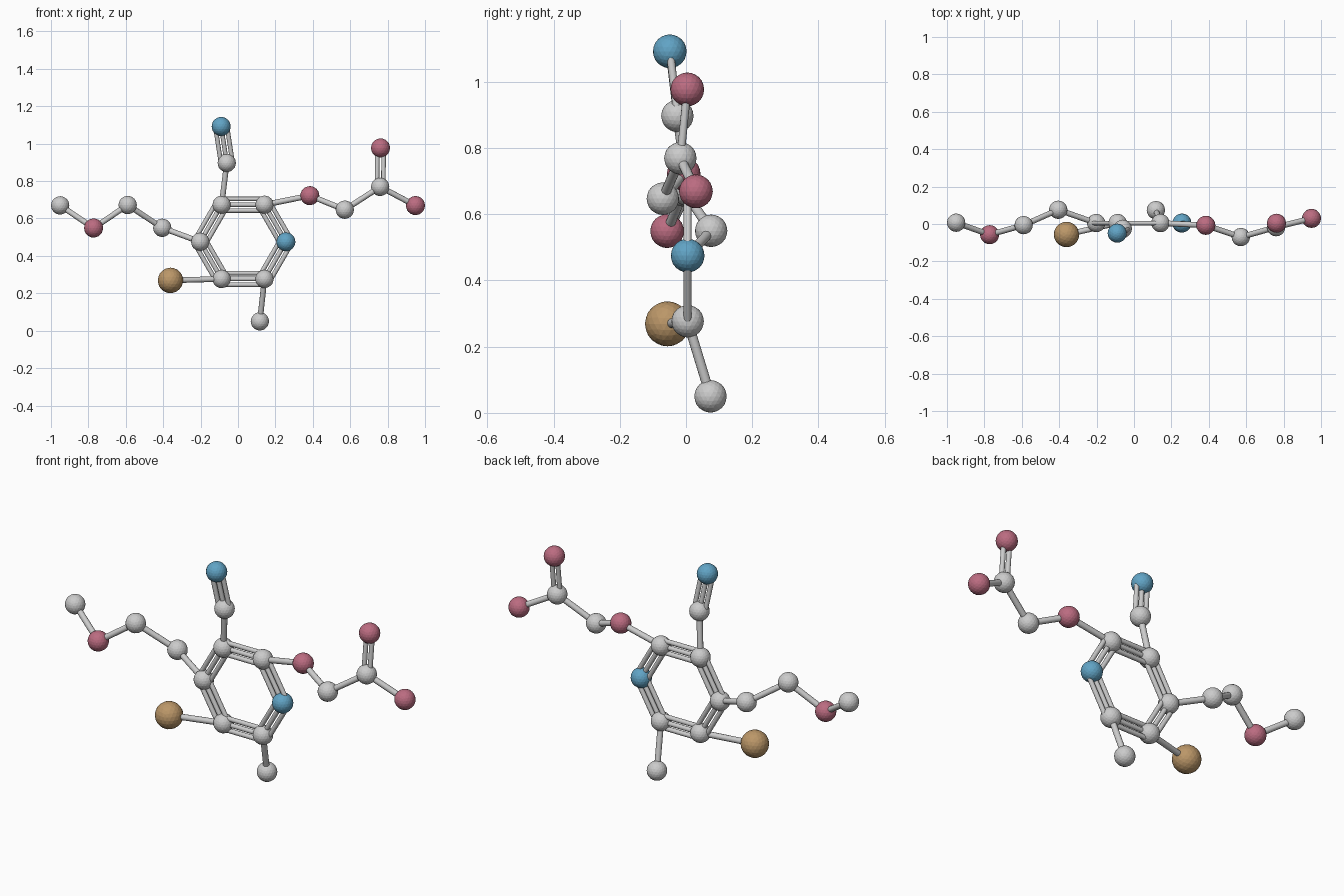
import bpy, math
from mathutils import Vector

if "Cube" in bpy.data.objects:
    bpy.data.objects.remove(bpy.data.objects["Cube"])

# Atom styles: radius and colour
STYLES = {
    "carbon": (0.049, None),
    "oxygen": (0.051, (0.50, 0.15, 0.22, 1)),
    "nitrogen": (0.051, (0.12, 0.37, 0.56, 1)),
    "bromine": (0.068, (0.50, 0.31, 0.14, 1)),
}
materials = {}
for kind, (_, colour) in STYLES.items():
    if colour:
        materials[kind] = bpy.data.materials.new(kind + "_colour")
        materials[kind].diffuse_color = colour


def atom(name, kind, pos):
    bpy.ops.mesh.primitive_ico_sphere_add(
        subdivisions=3, radius=STYLES[kind][0], location=pos)
    ob = bpy.context.object
    ob.name = name
    if kind in materials:
        ob.data.materials.append(materials[kind])


def rod(name, a, b, radius):
    d = b - a
    bpy.ops.mesh.primitive_cylinder_add(
        vertices=12, radius=radius, depth=d.length, location=(a + b) / 2)
    ob = bpy.context.object
    ob.name = name
    ob.rotation_euler = d.to_track_quat('Z', 'Y').to_euler()
    bpy.ops.object.shade_smooth_by_angle(angle=math.radians(40))


# Rod offsets and radius for each bond order
LAYOUT = {1: ((0,), 0.015), 2: ((-0.017, 0.017), 0.012),
          3: ((-0.031, 0, 0.031), 0.012)}


def bond(a, b, order=1):
    pa, pb = atoms[a], atoms[b]
    side = (pb - pa).cross(Vector((0, 1, 0))).normalized()
    offsets, radius = LAYOUT[order]
    for o in offsets:
        rod(f"bond_{a}_{b}", pa + side * o, pb + side * o, radius)


atoms = {}
# Six-sided ring, counter-clockwise from the right-hand nitrogen
for i in range(6):
    t = math.radians(60 * i)
    n = f"ring_{i}"
    atoms[n] = Vector((0.027 + 0.229 * math.cos(t), 0.005,
                       0.475 + 0.229 * math.sin(t)))
    atom(n, "nitrogen" if i == 0 else "carbon", atoms[n])
for i in range(6):
    bond(f"ring_{i}", f"ring_{(i + 1) % 6}", 3)

# Side branches: name, kind, position, parent, bond order
BRANCHES = [
    ("left_arm_1", "carbon", (-0.405, 0.076, 0.55), "ring_3", 1),
    ("left_arm_2", "carbon", (-0.59, -0.006, 0.672), "left_arm_1", 1),
    ("left_oxygen", "oxygen", (-0.772, -0.057, 0.549), "left_arm_2", 1),
    ("left_tip", "carbon", (-0.951, 0.007, 0.67), "left_oxygen", 1),
    ("top_carbon", "carbon", (-0.06, -0.026, 0.897), "ring_2", 1),
    ("top_nitrogen", "nitrogen", (-0.09, -0.049, 1.092), "top_carbon", 3),
    ("right_oxygen", "oxygen", (0.384, -0.007, 0.722), "ring_1", 1),
    ("right_arm", "carbon", (0.571, -0.07, 0.647), "right_oxygen", 1),
    ("acid_carbon", "carbon", (0.76, -0.017, 0.769), "right_arm", 1),
    ("acid_top_oxygen", "oxygen", (0.762, 0.004, 0.977), "acid_carbon", 2),
    ("acid_end_oxygen", "oxygen", (0.949, 0.03, 0.669), "acid_carbon", 1),
    ("bromine", "bromine", (-0.361, -0.056, 0.269), "ring_4", 1),
    ("foot", "carbon", (0.117, 0.074, 0.05), "ring_5", 1),
]
for name, kind, pos, parent, order in BRANCHES:
    atoms[name] = Vector(pos)
    atom(name, kind, pos)
    bond(parent, name, order)

for m in bpy.data.materials:
    if m.users and not m.is_grease_pencil:
        m.use_nodes = True
        m.node_tree.nodes["Principled BSDF"].inputs["Base Color"].default_value = m.diffuse_color
